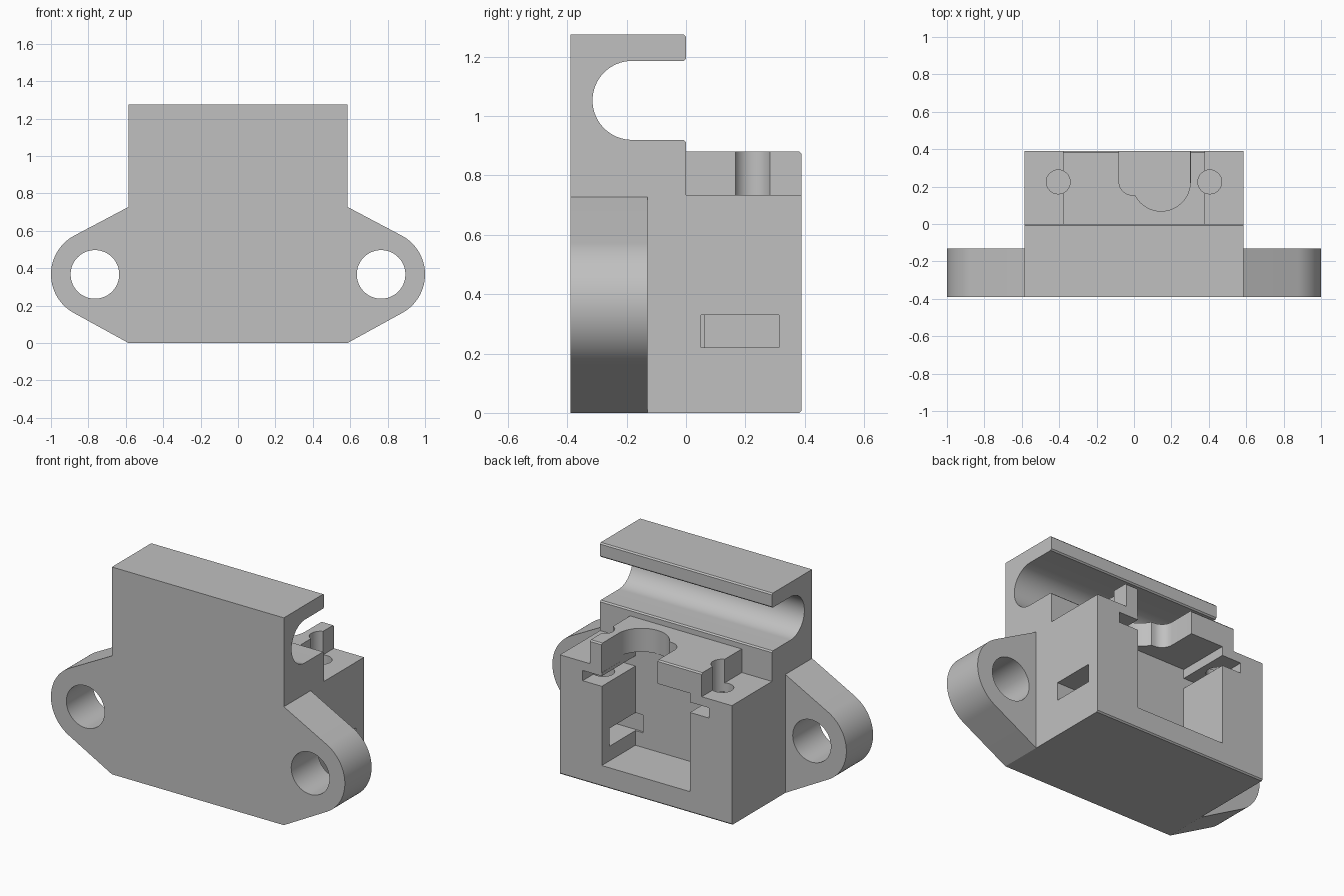
import bpy, bmesh
from math import sin, cos, radians

cube = bpy.data.objects.get("Cube")
if cube:
    bpy.data.objects.remove(cube, do_unlink=True)

grey = bpy.data.materials.new("plain grey")
grey.use_nodes = True
COLOUR = (0.53, 0.53, 0.53, 1)
grey.diffuse_color = COLOUR
grey.node_tree.nodes["Principled BSDF"].inputs["Base Color"].default_value = COLOUR


def arc(cx, cy, r, start, end, steps):
    angles = [radians(start + (end - start) * i / steps) for i in range(steps + 1)]
    return [(cx + r * cos(a), cy + r * sin(a)) for a in angles]


def rect(a0, a1, b0, b1):
    return [(a0, b0), (a1, b0), (a1, b1), (a0, b1)]


def prism(name, points, axis, low, high):
    """Extrude a 2D profile along the named axis."""
    place = {"x": lambda a, b, t: (t, a, b),
             "y": lambda a, b, t: (a, t, b),
             "z": lambda a, b, t: (a, b, t)}[axis]
    bm = bmesh.new()
    face = bm.faces.new([bm.verts.new(place(a, b, low)) for a, b in points])
    new = bmesh.ops.extrude_face_region(bm, geom=[face])["geom"]
    shift = place(0, 0, high - low)
    bmesh.ops.translate(bm, vec=shift,
                        verts=[v for v in new if isinstance(v, bmesh.types.BMVert)])
    bmesh.ops.recalc_face_normals(bm, faces=bm.faces)
    mesh = bpy.data.meshes.new(name)
    bm.to_mesh(mesh)
    bm.free()
    mesh.materials.append(grey)
    obj = bpy.data.objects.new(name, mesh)
    bpy.context.collection.objects.link(obj)
    return obj


def combine(target, tool, operation):
    """Apply a boolean and discard its tool."""
    tool.hide_render = True
    mod = target.modifiers.new("boolean", "BOOLEAN")
    mod.operation = operation
    mod.solver = "EXACT"
    mod.object = tool
    bpy.ops.object.select_all(action="DESELECT")
    bpy.context.view_layer.objects.active = target
    target.select_set(True)
    bpy.ops.object.modifier_apply(modifier=mod.name)
    bpy.data.objects.remove(tool, do_unlink=True)


HALF, FRONT, BACK = 0.585, -0.39, 0.39
SHOULDER, DECK, TOP = 0.735, 0.88, 1.275
E = 0.008  # softened edge

# Side profile: switch housing and the tower with its open rod channel
profile = [(FRONT, 0), (BACK - E, 0), (BACK, E), (BACK, SHOULDER), (0, SHOULDER),
           (0, 0.92 - E), (-E, 0.92)]
profile += arc(-0.182, 1.053, 0.133, 270, 90, 32)
profile += [(-E, 1.186), (0, 1.186 + E), (0, TOP - E), (-E, TOP), (FRONT, TOP)]
body = prism("mount_body", profile, "x", -HALF, HALF)

# Raised deck between the screw shoulders
deck = [(-0.1, 0.6), (BACK, 0.6), (BACK, DECK - E), (BACK - E, DECK), (-0.1, DECK)]
combine(body, prism("raised_deck", deck, "x", -0.38, 0.38), "UNION")

# Mounting ears as one plate running through the body
ear = [(HALF, 0)] + arc(0.765, 0.367, 0.235, -61, 61, 32) + [(HALF, 0.728)]
plate = ear + [(-x, z) for x, z in reversed(ear)]
combine(body, prism("ear_plate", plate, "y", FRONT, -0.13), "UNION")

cutters = []
for side in (-1, 1):
    # Ear bolt holes and deck screw holes
    cutters.append(prism("bolt_hole", arc(side * 0.765, 0.367, 0.13, 0, 352.5, 47),
                         "y", -0.6, 0.1))
    cutters.append(prism("screw_hole", arc(side * 0.405, 0.225, 0.064, 0, 348.75, 31),
                         "z", 0.45, 1.0))

# Rear cavity with the wider board slot
cutters.append(prism("cavity", rect(-0.3, 0.3, 0.13, SHOULDER), "y", 0.063, 0.6))
cutters.append(prism("board_slot", rect(-0.43, 0.43, 0.617, 0.68), "y", 0.063, 0.6))

# Rounded clearance notch through the deck
notch = [(-0.08, 0.6)] + arc(-0.01, 0.225, 0.07, 180, 270, 10)
notch += arc(0.145, 0.225, 0.156, 207, 360, 28) + [(0.301, 0.6)]
cutters.append(prism("deck_notch", notch, "z", 0.7, 1.0))

# Cable window in the left wall
cutters.append(prism("cable_window", rect(0.05, 0.313, 0.22, 0.33), "x", 0.25, 0.8))

for cutter in cutters:
    combine(body, cutter, "DIFFERENCE")

bpy.ops.object.select_all(action="DESELECT")
body.select_set(True)
bpy.context.view_layer.objects.active = body
bpy.ops.object.shade_smooth_by_angle(angle=radians(20))
